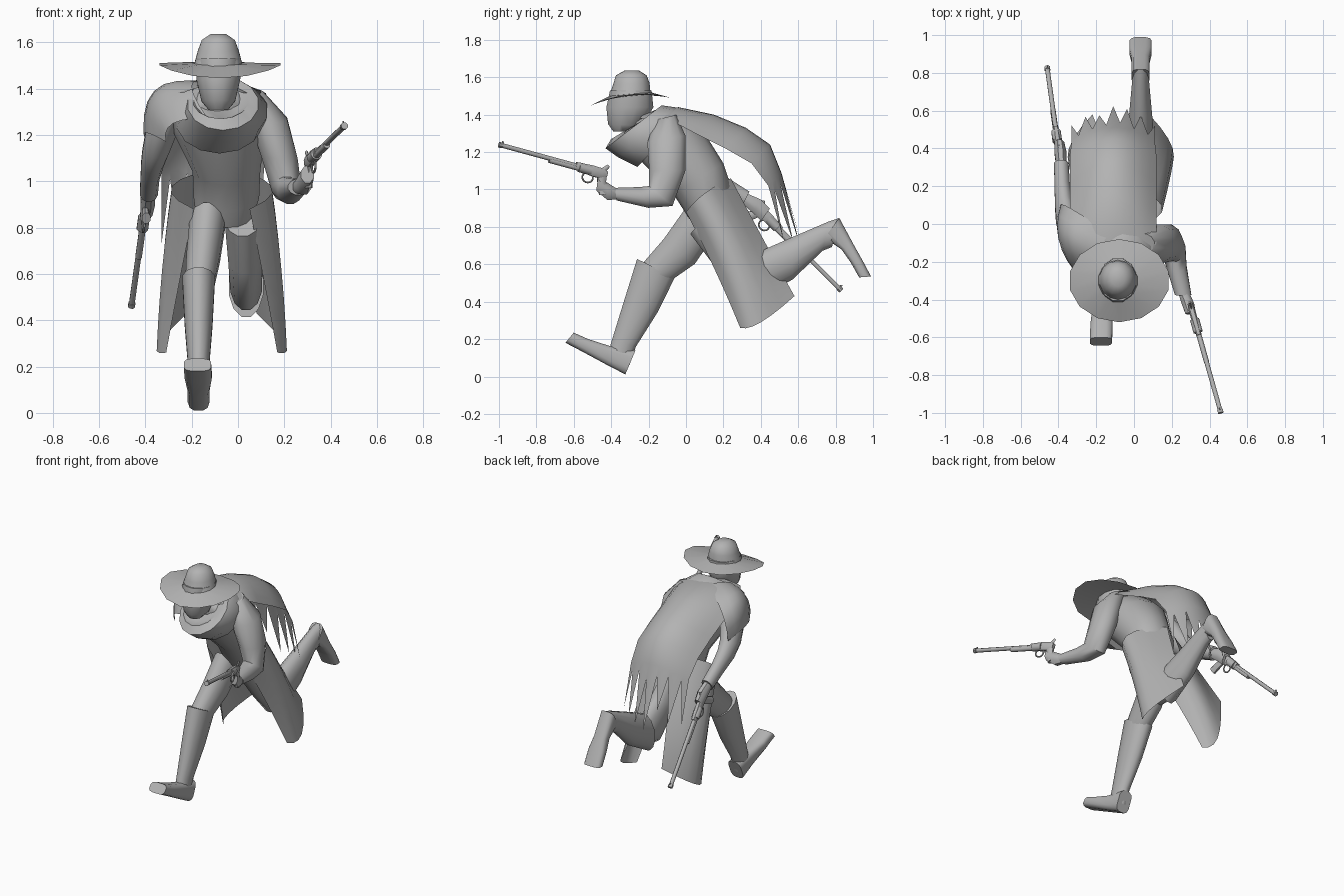
import bpy, bmesh, math, random
from mathutils import Vector, Matrix

cube = bpy.data.objects.get("Cube")
if cube:
    bpy.data.objects.remove(cube, do_unlink=True)
random.seed(4)

grey = bpy.data.materials.new("plain_grey")
grey.use_nodes = True
tone = (.45, .45, .45, 1)
grey.diffuse_color = tone
shader = next(n for n in grey.node_tree.nodes if n.type == 'BSDF_PRINCIPLED')
shader.inputs["Base Color"].default_value = tone
shader.inputs["Roughness"].default_value = .8
parts = []


def finish(name, bm, matrix=None):
    """Turn a bmesh into a grey object, optionally placed by a matrix."""
    bmesh.ops.recalc_face_normals(bm, faces=bm.faces)
    mesh = bpy.data.meshes.new(name)
    bm.to_mesh(mesh)
    bm.free()
    mesh.materials.append(grey)
    obj = bpy.data.objects.new(name, mesh)
    bpy.context.collection.objects.link(obj)
    if matrix:
        obj.matrix_world = matrix
    parts.append(obj)
    return obj


def soft(value, power):
    return math.copysign(abs(value) ** power, value)


def loft(name, rings, sides=12, power=1, matrix=None):
    """Skin oval rings: centre x, half width, front y z, back y z, side lift."""
    bm = bmesh.new()
    loops = []
    for cx, rx, fy, fz, by, bz, *lift in rings:
        front, back = Vector((cx, fy, fz)), Vector((cx, by, bz))
        mid, half = (front + back) / 2, (front - back) / 2
        loop = []
        for k in range(sides):
            a = math.tau * (k + .5) / sides
            c, s = soft(math.cos(a), power), soft(math.sin(a), power)
            p = mid + half * s
            p.x += rx * c
            p.z += (lift[0] if lift else 0) * c * c
            loop.append(bm.verts.new(p))
        loops.append(loop)
    for lo, hi in zip(loops, loops[1:]):
        for k in range(sides):
            j = (k + 1) % sides
            bm.faces.new((lo[k], lo[j], hi[j], hi[k]))
    bm.faces.new(loops[0])
    bm.faces.new(loops[-1])
    return finish(name, bm, matrix)


def grid(name, rows):
    """Skin a grid of points as a single sheet of cloth."""
    bm = bmesh.new()
    verts = [[bm.verts.new(p) for p in row] for row in rows]
    for lo, hi in zip(verts, verts[1:]):
        for k in range(len(lo) - 1):
            bm.faces.new((lo[k], lo[k + 1], hi[k + 1], hi[k]))
    return finish(name, bm)


def through(a, b, c, t):
    """Smooth curve through three points."""
    a, b, c = Vector(a), Vector(b), Vector(c)
    return a * (1 - t) * (1 - 2 * t) + b * 4 * t * (1 - t) + c * t * (2 * t - 1)


def cloth(name, rows, steps=6):
    """Smooth sheet through a three by three grid of points."""
    ts = [k / steps for k in range(steps + 1)]
    columns = [[through(*row, t) for t in ts] for row in rows]
    return grid(name, [[through(*trio, t) for trio in zip(*columns)] for t in ts])


# Head and wide hat
HEAD = -.085
loft("head", [(HEAD, .045, -.39, 1.31, -.3, 1.31), (HEAD, .075, -.42, 1.35, -.23, 1.34),
              (HEAD, .098, -.43, 1.44, -.17, 1.44), (HEAD, .1, -.41, 1.53, -.18, 1.53)])
loft("hat", [(HEAD, .1, -.41, 1.49, -.19, 1.51), (-.078, .268, -.52, 1.445, -.08, 1.49, .04),
             (HEAD, .105, -.41, 1.5, -.19, 1.52), (HEAD, .09, -.39, 1.56, -.195, 1.57),
             (HEAD, .073, -.375, 1.61, -.21, 1.61), (HEAD, .035, -.33, 1.635, -.25, 1.635)], 14)

# Leaning torso and folded collar
loft("coat_body", [(HEAD, .07, -.3, 1.34, -.17, 1.42), (-.09, .2, -.28, 1.25, -.02, 1.4),
                   (-.08, .2, -.23, 1.14, .1, 1.3), (-.05, .15, -.07, .98, .2, 1.14),
                   (-.05, .145, 0, .87, .24, 1.02), (-.06, .12, .05, .8, .2, .85)], 14)
loft("collar", [(-.08, .09, -.33, 1.27, -.2, 1.38), (-.075, .12, -.4, 1.27, -.15, 1.42),
                (-.065, .155, -.43, 1.22, -.13, 1.45), (-.06, .19, -.36, 1.17, -.06, 1.44),
                (-.08, .19, -.26, 1.12, 0, 1.4)], 14)

# Split coat skirt, one flap for each side
MIDDLE = -.07
flap = [[(.12, 0, .88), (.215, .1, .98), (0, .24, 1.06)],
        [(.18, .15, .58), (.255, .27, .64), (.08, .41, .74)],
        [(.24, .29, .26), (.275, .4, .29), (.15, .58, .43)]]
for side, sign in (("left", 1), ("right", -1)):
    cloth(side + "_coat_flap", [[(MIDDLE + sign * x, y, z) for x, y, z in row] for row in flap])

# Ragged cape: rows run from neck to tips, every other column ends in a point
cape_rows = [(-.22, 1.41, .13, .03), (-.04, 1.44, .23, .06), (.15, 1.4, .23, .1),
             (.32, 1.33, .23, .11), (.45, 1.24, .23, .1), (.51, 1.09, .22, .07)]
COLUMNS = 12
spread = [2 * k / COLUMNS - 1 for k in range(COLUMNS + 1)]
cape = [[(-.11 + half * s, y - drop * s * s, z - drop * s * s) for s in spread]
        for y, z, half, drop in cape_rows]
hem = []
for k, s in enumerate(spread):
    length = random.uniform(.25, .42) if k % 2 == 0 else random.uniform(.02, .12)
    x, y, z = cape[-1][k]
    hem.append((x, y + length * .28, z - length))
cape.append(hem)
grid("cape", cape)

# Cape fold over the right shoulder
cloth("shoulder_drape", [[(-.13, -.05, 1.43), (-.2, -.2, 1.41), (-.13, -.33, 1.27)],
                         [(-.33, .08, 1.34), (-.36, -.1, 1.385), (-.28, -.28, 1.25)],
                         [(-.39, .1, 1.17), (-.4, -.08, 1.21), (-.31, -.24, 1.17)]])

# Front leg, planted
loft("right_thigh", [(-.13, .08, 0, .91, .16, .76), (-.15, .075, -.12, .74, .05, .6),
                     (-.165, .065, -.24, .6, -.08, .51)])
loft("right_boot", [(-.17, .073, -.265, .63, -.055, .53), (-.17, .062, -.33, .42, -.15, .34),
                    (-.17, .045, -.4, .19, -.265, .16), (-.17, .045, -.42, .12, -.3, .06)])
loft("right_foot", [(-.17, .048, -.27, .14, -.325, .01), (-.17, .048, -.41, .165, -.43, .065),
                    (-.172, .06, -.52, .2, -.55, .13), (-.175, .06, -.6, .235, -.645, .18)], 12, .6)

# Back leg, kicked up behind
BACK = .035
loft("left_thigh", [(.02, .08, .02, .76, .18, .93), (.03, .075, .14, .6, .3, .75),
                    (BACK, .07, .28, .44, .42, .66), (BACK, .06, .39, .46, .45, .66)])
loft("left_boot", [(BACK, .077, .38, .41, .41, .68), (BACK, .064, .57, .515, .57, .75),
                   (BACK, .047, .73, .67, .76, .83), (BACK, .045, .78, .69, .82, .85)])
loft("left_foot", [(BACK, .048, .74, .74, .82, .85), (BACK, .048, .83, .68, .9, .7),
                   (BACK, .06, .88, .61, .945, .62), (BACK, .06, .925, .53, .99, .535)], 12, .6)

# Left arm aiming forward
loft("left_sleeve", [(.05, .06, -.17, 1.37, -.05, 1.4), (.13, .085, -.21, 1.25, 0, 1.29),
                     (.18, .08, -.2, 1.1, 0, 1.1), (.21, .065, -.2, 1.02, -.07, .91),
                     (.225, .055, -.25, 1.015, -.2, .9), (.26, .045, -.38, 1.01, -.37, .94)])
loft("left_hand", [(.262, .032, -.36, 1, -.36, .945), (.285, .036, -.42, 1.04, -.42, .94),
                   (.3, .03, -.47, 1.07, -.48, .99)], 8)

# Right arm trailing behind
loft("right_sleeve", [(-.26, .07, -.18, 1.36, -.04, 1.38), (-.32, .075, -.14, 1.23, .04, 1.27),
                      (-.355, .06, -.05, 1.1, .1, 1.16), (-.37, .05, .04, 1.03, .15, 1.12),
                      (-.38, .042, .18, .97, .23, 1.06), (-.385, .04, .3, .91, .34, .99)])
loft("right_hand", [(-.385, .03, .3, .92, .33, .98), (-.39, .034, .36, .87, .4, .95),
                    (-.395, .028, .4, .83, .45, .9)], 8)


def pistol(side, butt, muzzle, up):
    """Long pistol modelled pointing along -y, then aimed from butt to muzzle."""
    butt, muzzle = Vector(butt), Vector(muzzle)
    back = (butt - muzzle).normalized()
    across = back.cross(Vector(up)).normalized()
    top = across.cross(back)
    place = Matrix.Translation(butt) @ Matrix((across, back, top)).transposed().to_4x4()
    end = -(muzzle - butt).length

    def rod(part, y_start, y_end, radius, z=0, sides=8):
        loft(side + "_pistol_" + part, [(0, radius, y, z + radius, y, z - radius)
                                        for y in (y_start, y_end)], sides, 1, place)

    rod("barrel", 0, end, .013)
    rod("muzzle_ring", end + .02, end, .016)
    rod("stock", -.12, -.3, .015, -.01)
    rod("drum", -.06, -.13, .026, -.004, 10)
    loft(side + "_pistol_frame", [(0, .014, .03, .014, .03, -.02), (0, .018, 0, .024, 0, -.035),
                                  (0, .018, -.06, .026, -.06, -.032),
                                  (0, .015, -.15, .02, -.15, -.02)], 8, .6, place)
    loft(side + "_pistol_grip", [(0, .015, -.03, -.01, .03, .012), (0, .016, -.01, -.06, .035, -.04),
                                 (0, .02, .015, -.12, .065, -.1)], 8, 1, place)
    loft(side + "_pistol_hammer", [(0, .006, -.01, .02, .02, .01),
                                   (0, .006, .02, .05, .035, .04)], 6, 1, place)
    loft(side + "_pistol_sight", [(0, .004, end + .01, .01, end + .03, .01),
                                  (0, .003, end + .012, .024, end + .02, .024)], 4, 1, place)
    # Trigger guard ring
    bm = bmesh.new()
    turns, sides = 14, 6
    ring = [[bm.verts.new((.005 * math.cos(b),
                           -.07 + (.03 + .005 * math.sin(b)) * math.cos(a),
                           -.045 + (.027 + .005 * math.sin(b)) * math.sin(a)))
             for b in (math.tau * j / sides for j in range(sides))]
            for a in (math.tau * i / turns for i in range(turns))]
    for i in range(turns):
        here, after = ring[i], ring[(i + 1) % turns]
        for j in range(sides):
            n = (j + 1) % sides
            bm.faces.new((here[j], here[n], after[n], after[j]))
    finish(side + "_pistol_guard", bm, place)


pistol("left", (.305, -.45, 1.09), (.46, -1, 1.24), (0, 0, 1))
pistol("right", (-.4, .4, .89), (-.46, .83, .46), (0, 1, 1))

# Smooth shading with sharp creases kept
bpy.ops.object.select_all(action='DESELECT')
for obj in parts:
    obj.select_set(True)
bpy.context.view_layer.objects.active = parts[0]
bpy.ops.object.shade_smooth_by_angle(angle=math.radians(45))
